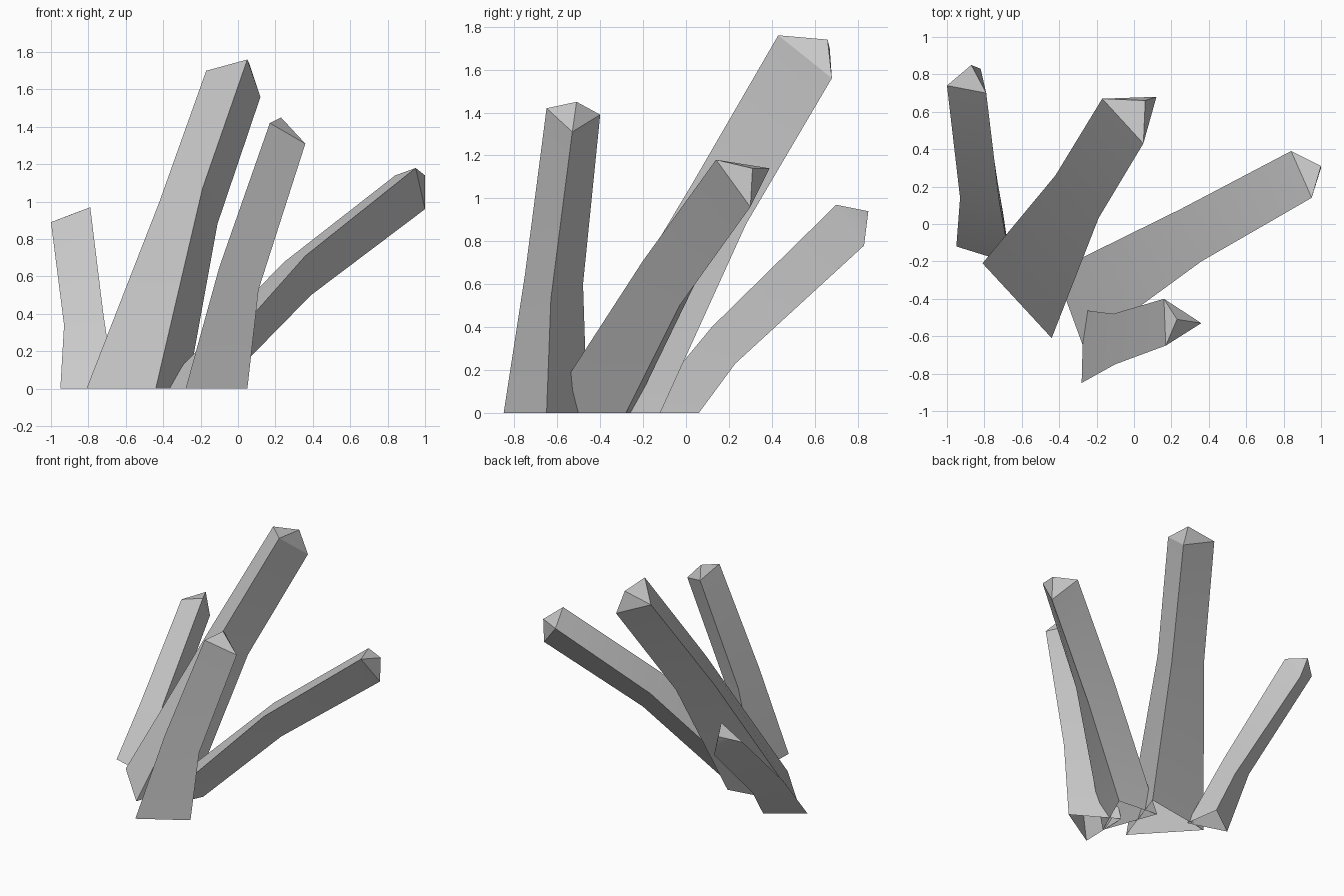
import bpy
import bmesh
import math

# Remove the default cube only
default_cube = bpy.data.objects.get("Cube")
if default_cube is not None:
    bpy.data.objects.remove(default_cube, do_unlink=True)


def make_material(name, level):
    """Neutral flat material."""
    material = bpy.data.materials.new(name)
    material.use_nodes = True
    colour = (level, level, level, 1)
    material.diffuse_color = colour
    shader = material.node_tree.nodes["Principled BSDF"]
    shader.inputs["Base Color"].default_value = colour
    shader.inputs["Roughness"].default_value = 1
    return material


crystal_grey = make_material("crystal_grey", .6)


def make_shard(name, base, bend, rim, tip):
    """Three-sided shard: base outline on the ground, bend, rim and pointed tip."""
    bm = bmesh.new()
    ground = [(x, y, 0) for x, y in base]
    rings = [[bm.verts.new(point) for point in ring] for ring in (ground, bend, rim)]
    apex = bm.verts.new(tip)

    # Side walls, open underneath
    for lower, upper in zip(rings, rings[1:]):
        for side in range(len(lower)):
            following = (side + 1) % len(lower)
            bm.faces.new((lower[side], lower[following], upper[following], upper[side]))

    # Pointed cap
    top = rings[-1]
    for side in range(len(top)):
        bm.faces.new((top[side], top[(side + 1) % len(top)], apex))

    bmesh.ops.recalc_face_normals(bm, faces=bm.faces[:])
    mesh = bpy.data.meshes.new(name)
    bm.to_mesh(mesh)
    bm.free()
    mesh.materials.append(crystal_grey)

    shard = bpy.data.objects.new(name, mesh)
    bpy.context.collection.objects.link(shard)
    bpy.ops.object.select_all(action="DESELECT")
    shard.select_set(True)
    bpy.context.view_layer.objects.active = shard
    bpy.ops.object.shade_smooth_by_angle(angle=math.radians(30))
    return shard


# Tallest shard, leaning back
make_shard(
    "tall_shard",
    base=[(-.81, -.21), (-.44, -.61), (-.27, -.12)],
    bend=[(-.42, .26, 1), (-.19, .03, 1.07), (-.11, .28, .88)],
    rim=[(-.17, .67, 1.7), (.05, .43, 1.76), (.12, .68, 1.56)],
    tip=(.06, .66, 1.74),
)

# Long shard, leaning to the left side
make_shard(
    "leaning_shard",
    base=[(-.42, -.25), (-.27, -.66), (-.1, -.28)],
    bend=[(.25, .08, .68), (.36, -.2, .71), (.39, -.03, .5)],
    rim=[(.84, .39, 1.14), (.95, .14, 1.18), (1, .3, .96)],
    tip=(1, .31, 1.14),
)

# Upright shard at the front
make_shard(
    "front_shard",
    base=[(-.28, -.85), (.05, -.65), (-.27, -.46)],
    bend=[(-.1, -.75, .65), (.11, -.63, .53), (-.11, -.48, .6)],
    rim=[(.17, -.65, 1.42), (.36, -.53, 1.31), (.16, -.4, 1.39)],
    tip=(.23, -.51, 1.45),
)

# Shortest shard, leaning back on the right side
make_shard(
    "short_shard",
    base=[(-.95, -.12), (-.66, -.21), (-.7, .06)],
    bend=[(-.93, .14, .34), (-.72, .12, .4), (-.73, .23, .23)],
    rim=[(-1, .74, .89), (-.79, .7, .97), (-.82, .83, .78)],
    tip=(-.87, .85, .94),
)
